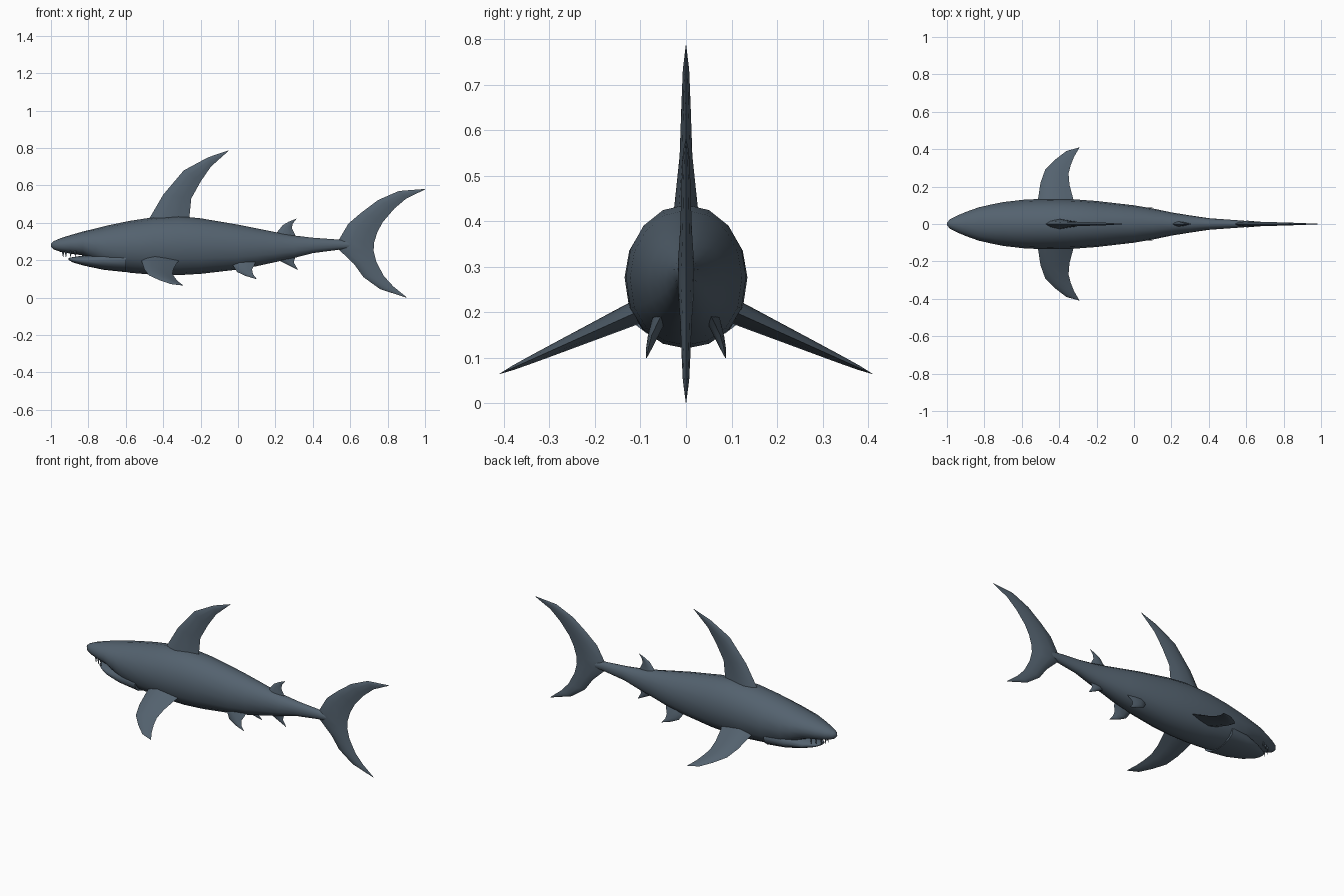
import bpy, bmesh, math
from mathutils import Vector

skin = bpy.data.materials.new("slate skin")
skin.diffuse_color = (0.088, 0.122, 0.158, 1)


def loft(name, rings, mirror=False):
    """Skin a list of equal-length point rings and cap both ends."""
    bm = bmesh.new()
    vs = [[bm.verts.new(p) for p in ring] for ring in rings]
    n = len(vs[0])
    for a, b in zip(vs, vs[1:]):
        for i in range(n):
            j = (i + 1) % n
            bm.faces.new((a[i], a[j], b[j], b[i]))
    bm.faces.new(vs[0])
    bm.faces.new(vs[-1])
    if mirror:
        geo = bmesh.ops.duplicate(bm, geom=bm.verts[:] + bm.edges[:] + bm.faces[:])["geom"]
        for v in geo:
            if isinstance(v, bmesh.types.BMVert):
                v.co.y *= -1
    bmesh.ops.remove_doubles(bm, verts=bm.verts, dist=0.0002)
    bmesh.ops.recalc_face_normals(bm, faces=bm.faces)
    me = bpy.data.meshes.new(name)
    bm.to_mesh(me)
    bm.free()
    ob = bpy.data.objects.new(name, me)
    bpy.context.collection.objects.link(ob)
    me.materials.append(skin)
    bpy.ops.object.select_all(action='DESELECT')
    ob.select_set(True)
    bpy.context.view_layer.objects.active = ob
    bpy.ops.object.shade_smooth_by_angle(angle=math.radians(50))
    return ob


def body_ring(x, top, bottom, half, mid=None, n=16):
    """Rounded section, a little fuller below the widest line."""
    mid = (top + bottom) / 2 if mid is None else mid
    pts = []
    for i in range(n):
        a = 2 * math.pi * i / n
        s = math.sin(a)
        z = mid + (top - mid) * s if s >= 0 else mid - (mid - bottom) * abs(s) ** 0.85
        pts.append((x, half * math.cos(a), z))
    return pts


def fin(name, sections, normal=(0, 1, 0), mirror=False):
    """Sections are (leading point, trailing point, half thickness)."""
    nrm = Vector(normal).normalized()
    rings = []
    for lead, trail, t in sections:
        a, b = Vector(lead), Vector(trail)
        rings.append([a] + [a.lerp(b, f) + nrm * t * k for f, k in
                     ((.12, .6), (.35, 1), (.7, .6))] + [b] +
                     [a.lerp(b, f) - nrm * t * k for f, k in
                      ((.7, .6), (.35, 1), (.12, .6))])
    return loft(name, rings, mirror)


def upright(rows):
    return [((a, 0, b), (c, 0, d), t) for a, b, c, d, t in rows]


# Body, with the snout overhanging the mouth
loft("body", [body_ring(*r) for r in (
    (-1.0, .288, .272, .006), (-.985, .302, .257, .024), (-.95, .317, .245, .043),
    (-.9, .333, .236, .064), (-.83, .353, .226, .089), (-.76, .37, .19, .105),
    (-.7, .385, .16, .117), (-.58, .41, .133, .131), (-.45, .43, .122, .135),
    (-.32, .436, .12, .132), (-.2, .424, .127, .123), (0, .39, .15, .1),
    (.1, .37, .168, .083), (.2, .35, .19, .062), (.3, .332, .212, .046),
    (.4, .32, .238, .031), (.54, .31, .256, .021), (.66, .292, .266, .012))])

# Lower jaw
loft("lower_jaw", [body_ring(*r) for r in (
    (-.905, .212, .2, .022), (-.88, .217, .187, .045), (-.82, .226, .17, .078),
    (-.72, .25, .149, .108), (-.6, .27, .136, .122))])

# Teeth along the upper jaw
for k, (x, y) in enumerate(((-.935, .012), (-.92, .032), (-.895, .045), (-.87, .056))):
    loft("teeth_%d" % k, [[(x + r * math.cos(a), y + r * .6 * math.sin(a), z)
         for a in (0, 1.57, 3.14, 4.71)] for r, z in ((.007, .25), (.001, .217))], True)

# Fins on the centre line
fin("dorsal_fin", upright((
    (-.5, .38, -.25, .38, .032), (-.47, .43, -.26, .43, .026), (-.4, .55, -.25, .53, .014),
    (-.29, .68, -.2, .62, .01), (-.16, .75, -.145, .7, .007), (-.05, .787, -.05, .785, .0005))))
fin("second_dorsal_fin", upright((
    (.18, .31, .31, .31, .018), (.205, .345, .305, .338, .013),
    (.24, .388, .288, .37, .008), (.27, .405, .292, .395, .005), (.312, .422, .312, .42, .0005))))
fin("anal_fin", upright((
    (.2, .23, .31, .23, .016), (.225, .195, .305, .212, .012),
    (.265, .175, .298, .188, .007), (.32, .148, .32, .15, .0005))))
fin("tail_fin", upright((
    (.9, .0, .9, .003, .0005), (.76, .045, .83, .06, .007), (.67, .11, .78, .115, .01),
    (.62, .18, .74, .19, .013), (.54, .256, .725, .25, .018), (.54, .31, .728, .295, .018),
    (.59, .395, .745, .35, .013), (.66, .455, .775, .405, .011), (.75, .522, .835, .475, .009),
    (.86, .57, .9, .53, .006), (1.0, .581, 1.0, .578, .0005))))


# Paired fins, mirrored across the body
def slope(y):
    return .19 - .45 * (y - .13)


fin("pectoral_fins", [((a, b, slope(b)), (c, d, slope(d)), t) for a, b, c, d, t in (
    (-.52, .08, -.3, .08, .028), (-.512, .14, -.325, .135, .024), (-.5, .22, -.345, .21, .018),
    (-.475, .29, -.35, .27, .013), (-.42, .345, -.338, .315, .009),
    (-.362, .39, -.32, .36, .005), (-.29, .41, -.292, .408, .0005))],
    (0, .45, 1), True)
fin("pelvic_fins", [((a, y, b), (c, y, d), t) for a, b, c, d, y, t in (
    (-.05, .21, .1, .21, .045, .018), (-.03, .175, .088, .175, .063, .014),
    (-.005, .137, .075, .15, .075, .01), (.04, .116, .08, .125, .082, .006),
    (.1, .098, .1, .1, .087, .0005))], (0, 1, .4), True)
